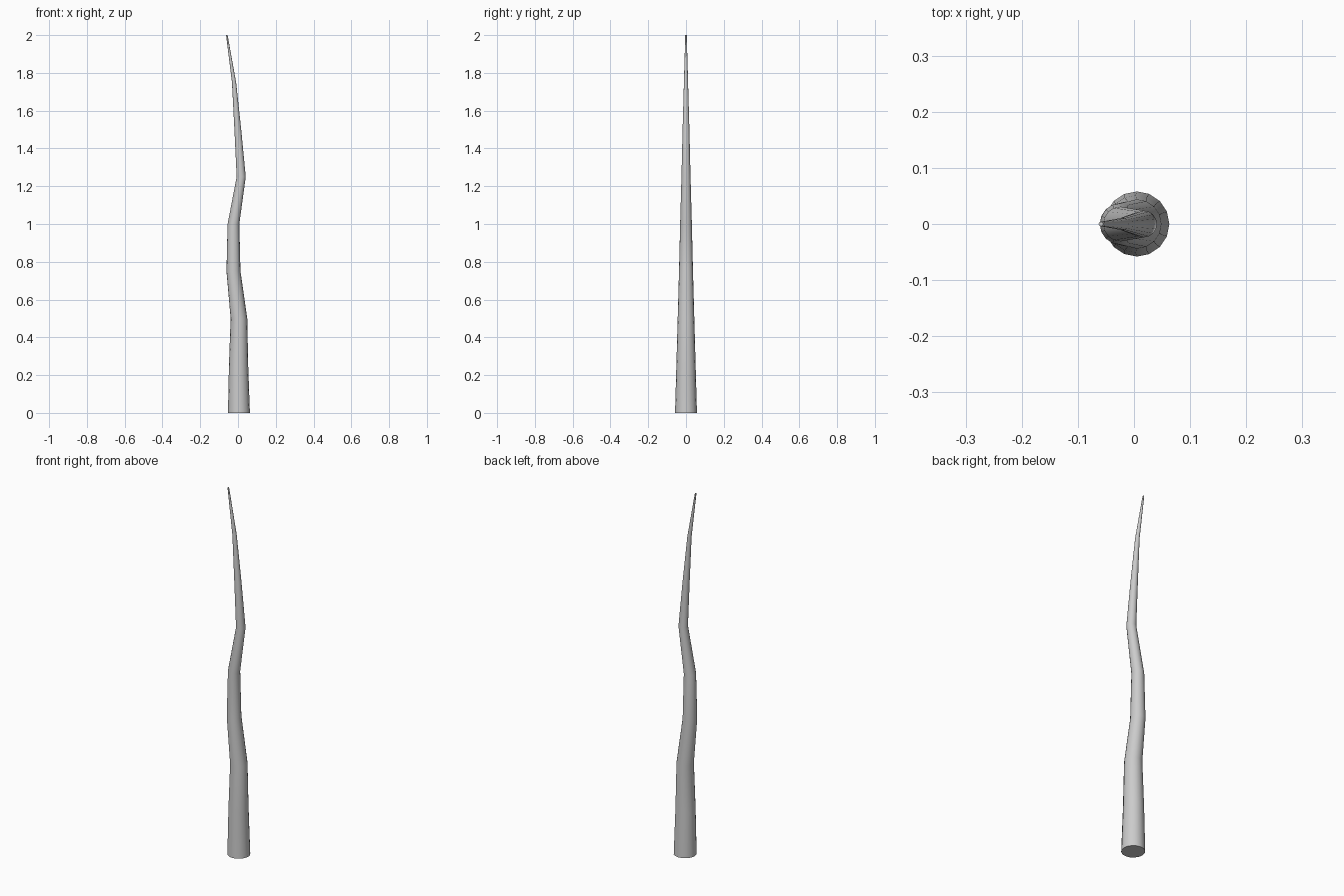
import bpy, bmesh
from math import cos, sin, tau

if "Cube" in bpy.data.objects:
    bpy.data.objects.remove(bpy.data.objects["Cube"])

SIDES = 16
# Centre x, radius at evenly spaced heights (0 to 2)
RINGS = [(0.005, 0.058), (0.003, 0.051), (0.005, 0.044), (-0.024, 0.037), (-0.024, 0.031),
         (0.017, 0.024), (-0.001, 0.018), (-0.021, 0.011), (-0.059, 0.004)]

# Crooked tapering stem: horizontal rings bridged together
bm = bmesh.new()
loops = []
for k, (cx, r) in enumerate(RINGS):
    loops.append([bm.verts.new((cx + r * cos(tau * i / SIDES), r * sin(tau * i / SIDES), k * 0.25))
                  for i in range(SIDES)])
for lo, hi in zip(loops, loops[1:]):
    for i in range(SIDES):
        j = (i + 1) % SIDES
        bm.faces.new((lo[i], lo[j], hi[j], hi[i]))

# End caps
bm.faces.new(loops[0][::-1])
bm.faces.new(loops[-1])

mesh = bpy.data.meshes.new("crooked_stem")
bm.to_mesh(mesh)
bm.free()
stem = bpy.data.objects.new("crooked_stem", mesh)
bpy.context.collection.objects.link(stem)
bpy.context.view_layer.objects.active = stem
stem.select_set(True)
bpy.ops.object.shade_smooth_by_angle()
